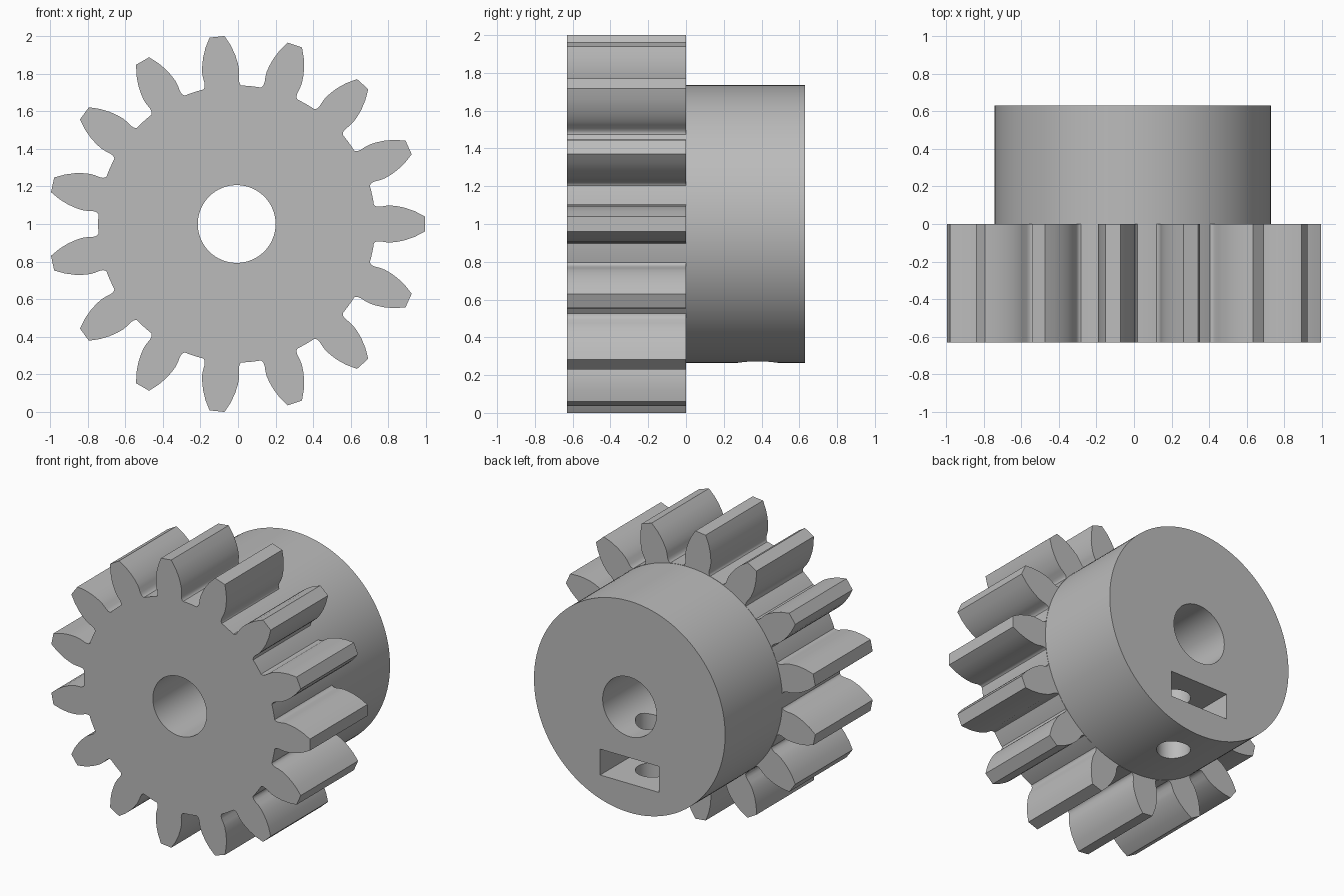
import bpy, bmesh, math
from mathutils import Matrix

cube = bpy.data.objects.get("Cube")
if cube:
    bpy.data.objects.remove(cube, do_unlink=True)

CX, CZ = -0.007, 1.0     # shaft axis
TEETH = 15
ROOT = 0.737
DEPTH = 0.63             # length of the toothed half and of the hub half

grey = bpy.data.materials.new("light grey")
grey.use_nodes = True
color = (0.5, 0.5, 0.5, 1)
grey.diffuse_color = color
grey.node_tree.nodes["Principled BSDF"].inputs["Base Color"].default_value = color


def make_object(name, bm):
    bmesh.ops.recalc_face_normals(bm, faces=bm.faces)
    mesh = bpy.data.meshes.new(name)
    bm.to_mesh(mesh)
    bm.free()
    mesh.materials.append(grey)
    obj = bpy.data.objects.new(name, mesh)
    bpy.context.collection.objects.link(obj)
    return obj


def cylinder(name, radius, length, center, along, segments):
    bm = bmesh.new()
    turn = Matrix.Rotation(math.pi / 2, 4, 'X') if along == 'Y' else Matrix()
    bmesh.ops.create_cone(bm, cap_ends=True, segments=segments, radius1=radius,
                          radius2=radius, depth=length,
                          matrix=Matrix.Translation(center) @ turn)
    return make_object(name, bm)


def combine(target, tool, operation):
    mod = target.modifiers.new(tool.name, 'BOOLEAN')
    mod.operation = operation
    mod.solver = 'EXACT'
    mod.object = tool
    bpy.context.view_layer.objects.active = target
    bpy.ops.object.modifier_apply(modifier=mod.name)
    bpy.data.objects.remove(tool, do_unlink=True)


# Toothed half: one flank (radius, half width), mirrored and repeated
flank = [(ROOT, 0.1026), (0.742, 0.097), (0.752, 0.0925), (0.77, 0.092),
         (0.80, 0.097), (0.825, 0.0985), (0.86, 0.0945), (0.90, 0.086),
         (0.95, 0.068), (1.002, 0.04)]
side = [(r, math.asin(w / r)) for r, w in flank]
pitch = math.tau / TEETH
tooth = [(r, -a) for r, a in side] + [(r, a) for r, a in reversed(side)]
tooth += [(ROOT, pitch * f) for f in (0.4, 0.5, 0.6)]

bm = bmesh.new()
ring = []
for i in range(TEETH):
    for r, a in tooth:
        angle = a + i * pitch
        ring.append(bm.verts.new((CX + r * math.cos(angle), -DEPTH,
                                  CZ + r * math.sin(angle))))
face = bm.faces.new(ring)
extruded = bmesh.ops.extrude_face_region(bm, geom=[face])["geom"]
bmesh.ops.translate(bm, vec=(0, DEPTH, 0),
                    verts=[v for v in extruded if isinstance(v, bmesh.types.BMVert)])
gear = make_object("pinion_gear", bm)

# Hub, overlapping into the toothed half
overlap = 0.1
hub = cylinder("hub", 0.735, DEPTH + overlap,
               (CX, (DEPTH - overlap) / 2, CZ), 'Y', 128)
combine(gear, hub, 'UNION')

# Shaft bore
combine(gear, cylinder("bore", 0.207, 2, (CX, 0, CZ), 'Y', 64), 'DIFFERENCE')

# Set screw hole, from the underside into the bore
combine(gear, cylinder("screw_hole", 0.107, 1.2, (CX, 0.38, 0.4), 'Z', 48), 'DIFFERENCE')

# Nut slot, open at the back
bm = bmesh.new()
bmesh.ops.create_cube(bm, size=1, matrix=Matrix.Translation((CX, 0.455, 0.556))
                      @ Matrix.Diagonal((0.452, 0.6, 0.18, 1)))
combine(gear, make_object("nut_slot", bm), 'DIFFERENCE')

# Smooth curved walls, crisp edges
bpy.ops.object.select_all(action='DESELECT')
gear.select_set(True)
bpy.context.view_layer.objects.active = gear
bpy.ops.object.shade_smooth_by_angle(angle=math.radians(30))
